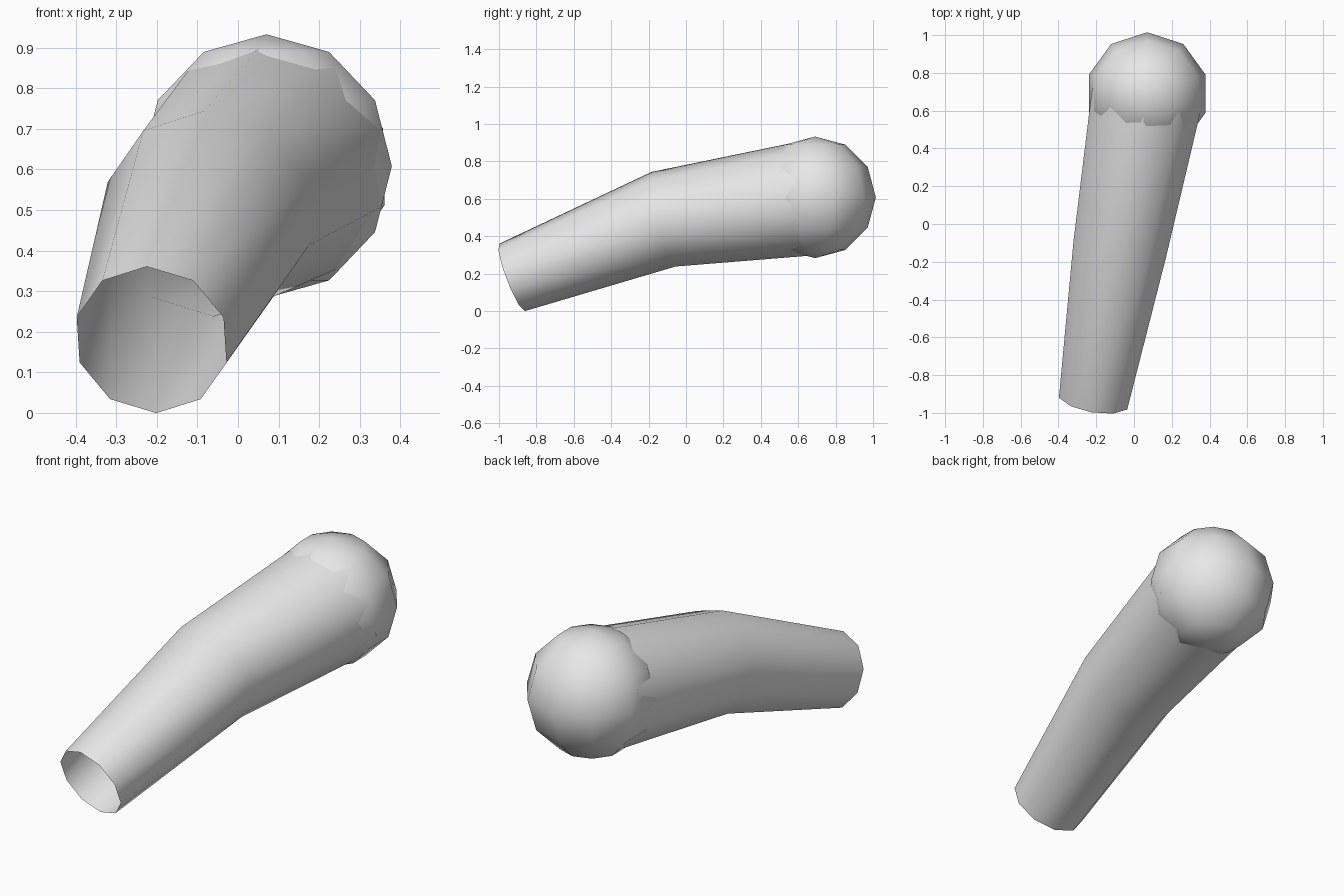
import bpy
import bmesh
from math import cos, sin, tau
from mathutils import Vector, Matrix

cube = bpy.data.objects.get("Cube")
if cube:
    bpy.data.objects.remove(cube, do_unlink=True)

SIDES = 10

grey = bpy.data.materials.new("light grey")
grey.use_nodes = True
grey.diffuse_color = (0.8, 0.8, 0.8, 1)
grey.node_tree.nodes["Principled BSDF"].inputs["Base Color"].default_value = grey.diffuse_color


def make_object(name, bm):
    mesh = bpy.data.meshes.new(name)
    bm.to_mesh(mesh)
    bm.free()
    mesh.materials.append(grey)
    mesh.shade_smooth()
    obj = bpy.data.objects.new(name, mesh)
    bpy.context.collection.objects.link(obj)
    return obj


def sweep_tube(name, path):
    """Open tapered tube: a ring square to the path at each (centre, radius)."""
    bm = bmesh.new()
    centres = [Vector(c) for c, _ in path]
    steps = [(b - a).normalized() for a, b in zip(centres, centres[1:])]
    rings = []
    for i, (centre, (_, radius)) in enumerate(zip(centres, path)):
        normal = (steps[max(i - 1, 0)] + steps[min(i, len(steps) - 1)]).normalized()
        up = (Vector((0, 0, 1)) - normal * normal.z).normalized()
        side = normal.cross(up)
        angles = [tau * k / SIDES for k in range(SIDES)]
        rings.append([bm.verts.new(centre + radius * (up * cos(a) + side * sin(a)))
                      for a in angles])
    for near, far in zip(rings, rings[1:]):
        for k in range(SIDES):
            n = (k + 1) % SIDES
            bm.faces.new((near[k], near[n], far[n], far[k]))
    bmesh.ops.recalc_face_normals(bm, faces=bm.faces)
    # Make sure the open tube faces outwards
    face = bm.faces[0]
    if face.normal.dot(face.calc_center_median() - (centres[0] + centres[1]) / 2) < 0:
        bmesh.ops.reverse_faces(bm, faces=bm.faces)
    return make_object(name, bm)


# Bent sleeve, open at the narrow front end
sweep_tube("bent_tube", [
    ((-0.213, -0.93, 0.18), 0.193),
    ((-0.073, -0.12, 0.491), 0.261),
    ((0.07, 0.68, 0.607), 0.309),
])

# Ball joint closing the wide back end
ball = bmesh.new()
bmesh.ops.create_uvsphere(ball, u_segments=SIDES, v_segments=6, radius=0.325,
                          matrix=Matrix.Translation((0.07, 0.69, 0.608)))
make_object("ball_joint", ball)
